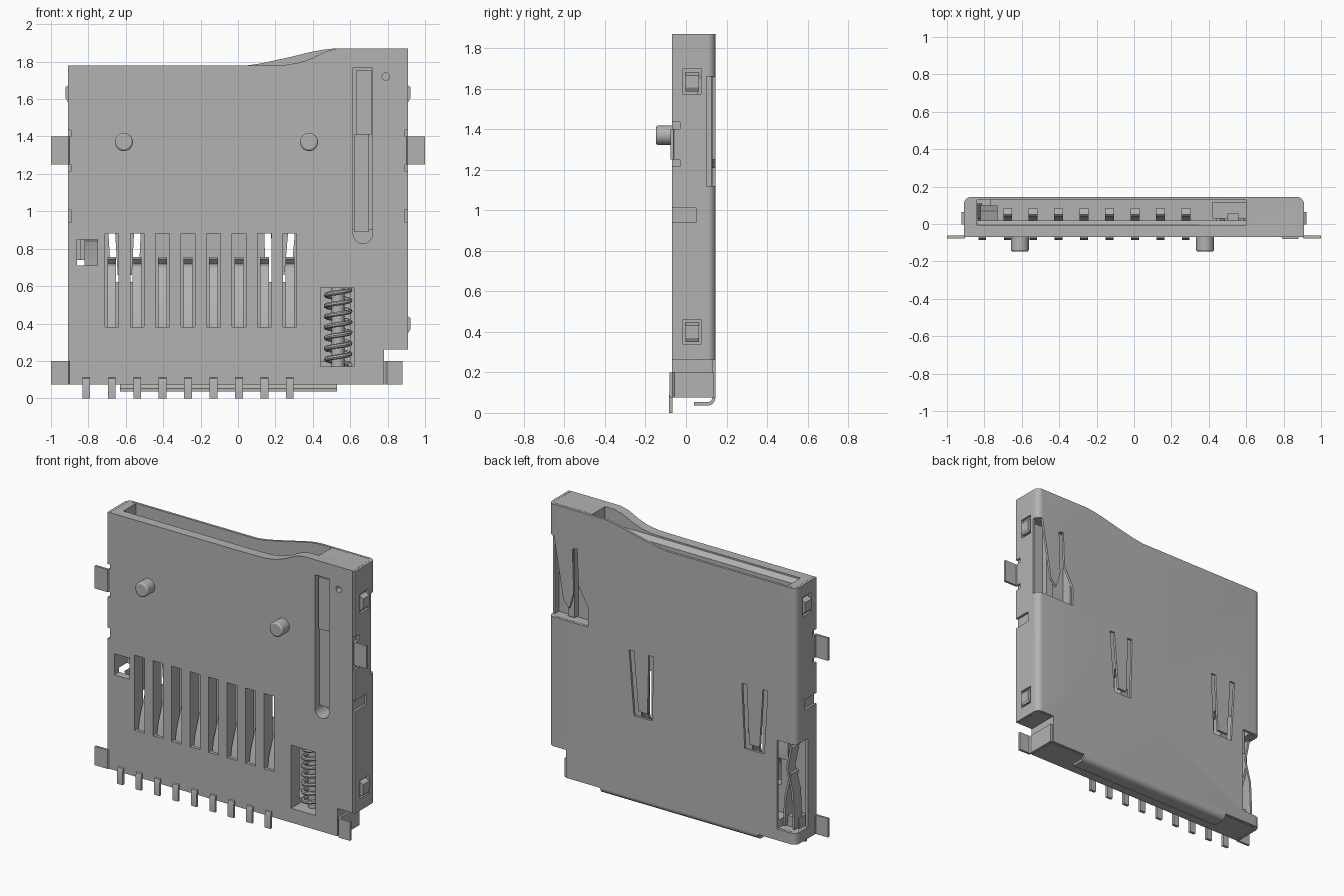
import bpy, bmesh
from math import sin, cos, pi, radians
from mathutils import Vector

cube = bpy.data.objects.get("Cube")
if cube:
    bpy.data.objects.remove(cube, do_unlink=True)

grey = bpy.data.materials.new("grey")
grey.use_nodes = True
COLOUR = (0.45, 0.45, 0.45, 1)
grey.diffuse_color = COLOUR
grey.node_tree.nodes["Principled BSDF"].inputs["Base Color"].default_value = COLOUR
parts = []


def prism(name, pts, axis, a, b, keep=True):
    """Extrude a 2D outline along an axis from a to b."""
    place = {"x": lambda u, v, w: (w, u, v),
             "y": lambda u, v, w: (u, w, v),
             "z": lambda u, v, w: (u, v, w)}[axis]
    bm = bmesh.new()
    lo = [bm.verts.new(place(u, v, a)) for u, v in pts]
    hi = [bm.verts.new(place(u, v, b)) for u, v in pts]
    bm.faces.new(lo)
    bm.faces.new(hi)
    n = len(pts)
    for i in range(n):
        j = (i + 1) % n
        bm.faces.new((lo[i], lo[j], hi[j], hi[i]))
    bmesh.ops.recalc_face_normals(bm, faces=bm.faces)
    me = bpy.data.meshes.new(name)
    bm.to_mesh(me)
    bm.free()
    me.materials.append(grey)
    ob = bpy.data.objects.new(name, me)
    bpy.context.scene.collection.objects.link(ob)
    if keep:
        parts.append(ob)
    return ob


def box(name, x, y, z, keep=True):
    pts = [(x[0], y[0]), (x[1], y[0]), (x[1], y[1]), (x[0], y[1])]
    return prism(name, pts, "z", z[0], z[1], keep)


def strip(path, t):
    """Outline of a sheet of thickness t that follows a 2D path."""
    p = [Vector(q) for q in path]
    left, right = [], []
    for i, q in enumerate(p):
        d0 = (q - p[max(i - 1, 0)]).normalized()
        d1 = (p[min(i + 1, len(p) - 1)] - q).normalized()
        d = (d0 + d1).normalized()
        n = Vector((-d.y, d.x))
        ref = d1 if d1.length else d0
        n *= t / 2 / max(0.3, d.dot(ref))
        left.append(tuple(q + n))
        right.append(tuple(q - n))
    return left + right[::-1]


def arc(cx, cy, r, a0, a1, n=8):
    angles = [radians(a0 + (a1 - a0) * i / n) for i in range(n + 1)]
    return [(cx + r * cos(a), cy + r * sin(a)) for a in angles]


def cut(ob, *cutters):
    bpy.context.view_layer.objects.active = ob
    for c in cutters:
        c.hide_render = True
        m = ob.modifiers.new("cut", "BOOLEAN")
        m.operation, m.solver, m.object = "DIFFERENCE", "EXACT", c
        bpy.ops.object.modifier_apply(modifier=m.name)
        bpy.data.objects.remove(c, do_unlink=True)


def hole(x, y, z):
    return box("cutter", x, y, z, False)


FRONT, BACK, BOTTOM, SHEET = -0.07, 0.145, 0.075, 0.016
slots = [-0.675 + 0.136 * i for i in range(8)]
through = (-0.2, 0.3)

# Plastic base with its card cavity
base_top = [(0.53, 1.87), (0.47, 1.855), (0.4, 1.82), (0.33, 1.795), (0.25, 1.782), (0.05, 1.78)]
base = prism("base", [(-0.893, BOTTOM), (0.78, BOTTOM), (0.78, 0.26), (0.893, 0.26), (0.893, 1.87)]
             + base_top + [(-0.893, 1.78)], "y", FRONT, 0.127)
cut(base,
    hole((-0.84, 0.6), (0.02, 0.3), (0.2, 2)),
    prism("cutter", [(0.03, 1.73), (-0.005, 1.77), (-0.005, 2), (0.03, 2)], "x", -0.84, 0.6, False),
    hole((0.44, 0.62), (-0.2, 0.11), (0.17, 0.59)),
    hole((-0.86, -0.75), (-0.2, 0.06), (0.71, 0.85)),
    hole((-1, -0.77), (-0.02, 0.3), (0.15, 0.74)),
    hole((0.63, 1), (0.06, 0.3), (1.12, 1.66)),
    hole((0.615, 0.72), (-0.2, 0.03), (0.88, 1.77)),
    prism("cutter", arc(0.667, 0.88, 0.052, 180, 360) + [(0.719, 0.9), (0.615, 0.9)],
          "y", -0.2, 0.04, False),
    prism("cutter", arc(0.79, 1.72, 0.02, 0, 337.5, 15), "y", -0.2, -0.03, False),
    *[hole((x - 0.037, x + 0.037), through, (0.38, 0.88)) for x in slots])

# Sheet metal cover, bent around both sides
r, e, k = 0.04, 0.91, 0.91 - 0.04
outer = [(e, FRONT)] + arc(k, BACK - r, r, 0, 90) + arc(-k, BACK - r, r, 90, 180) + [(-e, FRONT)]
ri = r - SHEET
inner = [(-e + SHEET, FRONT)] + arc(-k, BACK - r, ri, 180, 90) \
    + arc(k, BACK - r, ri, 90, 0) + [(e - SHEET, FRONT)]
cover = prism("cover", outer + inner, "z", BOTTOM, 1.87)
cover_top = [(-1, 1.78), (0.05, 1.78), (0.12, 1.79), (0.28, 1.825), (0.38, 1.85),
             (0.46, 1.865), (0.53, 1.872), (1, 1.872)]
cut(cover,
    prism("cutter", cover_top + [(1, 2), (-1, 2)], "y", -0.2, 0.3, False),
    hole((0.78, 1), through, (0, 0.26)),
    hole((-1, -0.77), (0.02, 0.3), (0.15, 0.74)))
for path in ([(0.3, 1.05), (0.265, 0.64), (0.165, 0.64), (0.155, 1.05)],
             [(-0.53, 1.05), (-0.55, 0.64), (-0.66, 0.64), (-0.685, 1.05)]):
    cut(cover, prism("cutter", strip(path, 0.036), "y", 0.1, 0.3, False))
# Openings around the spring leaf at the upper corner
cut(cover,
    prism("cutter", [(0.95, 1.12), (0.95, 1.66), (0.87, 1.66), (0.8, 1.25), (0.75, 1.2), (0.75, 1.12)],
          "y", 0.1, 0.3, False),
    prism("cutter", [(0.735, 1.61), (0.7, 1.62), (0.69, 1.38), (0.62, 1.25), (0.62, 1.12),
                     (0.76, 1.12), (0.76, 1.2), (0.725, 1.32)], "y", 0.1, 0.3, False))
for s in (-1, 1):
    side = sorted((s * 0.88, s * 1.0))
    for y, z in (((-0.015, 0.075), (1.57, 1.7)), ((-0.015, 0.075), (0.34, 0.46)),
                 ((-0.2, 0.05), (0.94, 1.01)), ((-0.2, -0.03), (1.215, 1.25)),
                 ((-0.2, -0.03), (1.4, 1.435))):
        if s > 0 or z[0] > 0.5:
            cut(cover, hole(side, y, z))
    # Latch bumps in the side windows
    for z in (1.635, 0.4):
        if s > 0 or z > 1:
            prism("side_latch", [(s * 0.885, z - 0.05), (s * 0.91, z - 0.05), (s * 0.922, z - 0.03),
                                 (s * 0.922, z + 0.03), (s * 0.885, z + 0.05)], "y", -0.002, 0.065)
    # Mounting tabs bent outward
    tab = strip([(s * 0.902, -0.02), (s * 0.902, -0.06), (s * 0.91, -0.07), (s * 1.0, -0.07)], 0.015)
    prism("mounting_tab", tab, "z", 1.25, 1.4)
    if s < 0:
        prism("lower_mounting_tab", tab, "z", BOTTOM, 0.2)
prism("corner_tab", strip([(0.79, 0.137), (0.79, -0.06), (0.8, -0.073), (0.88, -0.073)], 0.015),
      "z", BOTTOM, 0.2)

# Rolled flange along the lower edge of the cover
prism("lower_flange", strip([(0.137, 0.09)] + arc(0.107, 0.075, 0.03, 0, -90) + [(0.04, 0.045)], SHEET),
      "x", -0.63, 0.53)

# Locating pegs
for x in (-0.61, 0.38):
    peg = prism("locating_peg", arc(x, 1.37, 0.048, 0, 348.75, 31), "y", -0.148, -0.05)
    bevel = peg.modifiers.new("bevel", "BEVEL")
    bevel.width, bevel.segments, bevel.limit_method = 0.01, 2, "ANGLE"

# Contacts and solder pins
for x in slots:
    prism("contact", strip([(-0.045, 0.37), (-0.03, 0.45), (0.05, 0.66), (0.075, 0.7),
                            (0.075, 0.72), (0.045, 0.75)], 0.014), "x", x - 0.024, x + 0.024)
for x in [-0.811] + slots:
    prism("solder_pin", strip([(-0.076, 0), (-0.076, 0.08), (-0.07, 0.1), (-0.05, 0.11)], 0.018),
          "x", x - 0.021, x + 0.021)

# Card detection switch in the lower corner
prism("switch_blade", strip([(-0.87, 0.16), (-0.86, 0.4), (-0.82, 0.55), (-0.85, 0.7)], 0.014), "y", 0.03, 0.11)
prism("switch_contact", strip([(-0.79, 0.16), (-0.8, 0.35), (-0.84, 0.52)], 0.014), "y", 0.02, 0.1)
box("switch_foot", (-0.88, -0.78), (-0.01, 0.07), (0.15, 0.22))
prism("switch_tip", strip([(0.07, 0.6), (0.07, 0.75), (0.04, 0.85)], 0.06), "x", -0.82, -0.73)

# Ejector slider, guide rod, locking lever and coil spring
box("slider", (0.42, 0.598), (0.03, 0.118), (0.59, 1.7))
box("slider_lug", (0.5, 0.56), (0.02, 0.055), (1.68, 1.74))
prism("guide_rod", arc(0.535, 0.03, 0.034, 0, 345, 23), "z", 0.17, 0.6)
box("lever_plate", (0.632, 0.715), (-0.055, 0.04), (1.41, 1.755))
box("lever_rod", (0.622, 0.7), (-0.03, 0.04), (0.89, 1.41))
box("lever_side_rib", (0.75, 0.8), (0.05, 0.1), (1.13, 1.65))

curve = bpy.data.curves.new("spring", "CURVE")
curve.dimensions, curve.bevel_depth, curve.bevel_resolution = "3D", 0.013, 2
turns, steps = 7, 20
spline = curve.splines.new("POLY")
spline.points.add(turns * steps)
for i, p in enumerate(spline.points):
    a = 2 * pi * i / steps
    p.co = (0.535 + 0.064 * cos(a), 0.03 + 0.064 * sin(a), 0.18 + 0.4 * i / (turns * steps), 1)
curve.use_fill_caps = True
curve.materials.append(grey)
spring = bpy.data.objects.new("spring", curve)
bpy.context.scene.collection.objects.link(spring)
parts.append(spring)

# Smooth the bends and keep the edges sharp
bpy.ops.object.select_all(action="DESELECT")
spring.select_set(True)
bpy.context.view_layer.objects.active = spring
bpy.ops.object.convert(target="MESH")
for ob in parts:
    ob.select_set(True)
bpy.ops.object.shade_smooth_by_angle(angle=radians(30))
